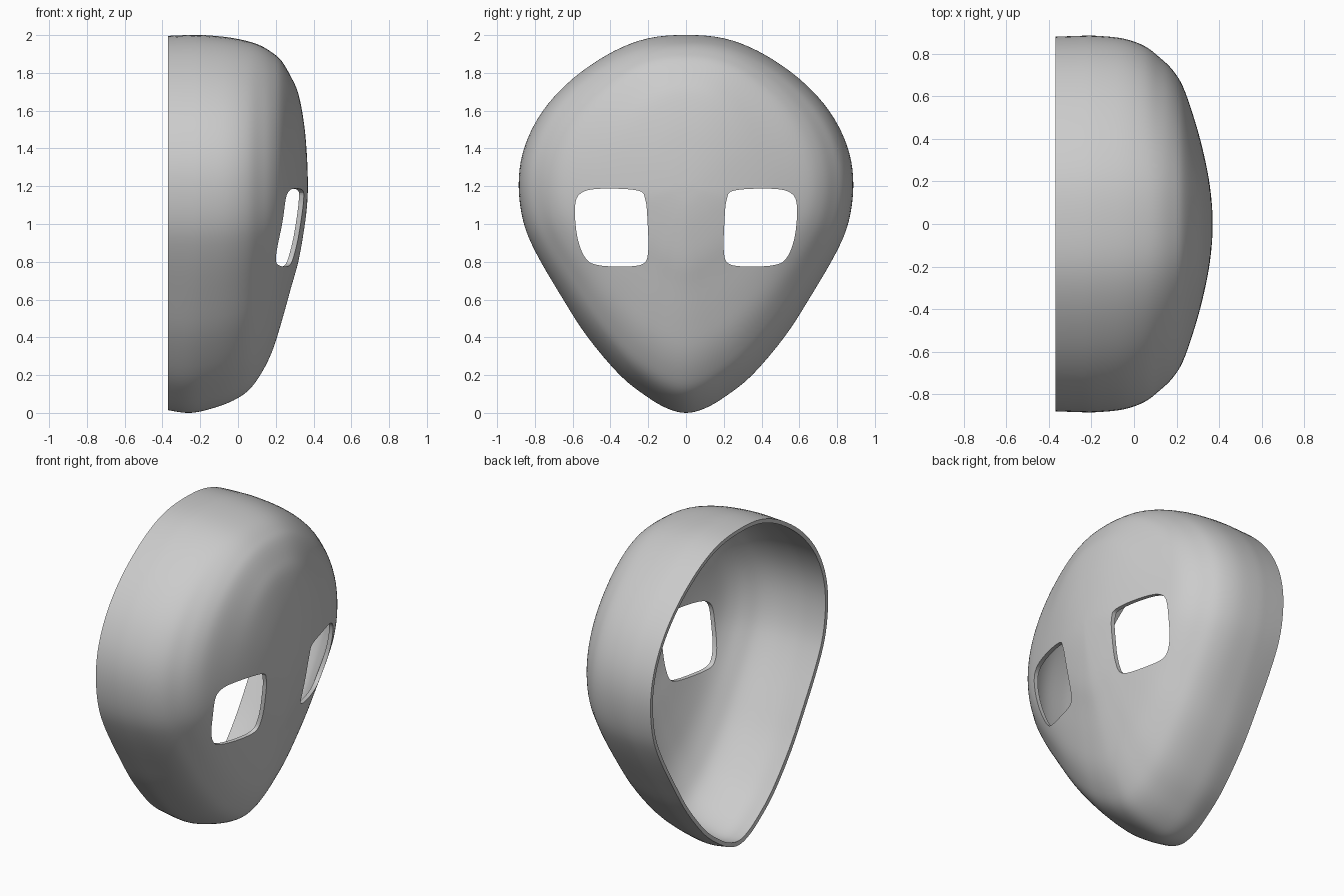
import bpy, bmesh
from mathutils import Vector

if "Cube" in bpy.data.objects:
    bpy.data.objects.remove(bpy.data.objects["Cube"])

CZ = 1.2  # height of the most forward point


def spline(pts, sub, closed=False):
    """Catmull-Rom interpolation through points of any dimension."""
    n = len(pts)
    P = [Vector(p) for p in pts]
    get = (lambda i: P[i % n]) if closed else (lambda i: P[max(0, min(n - 1, i))])
    out = []
    for i in range(n if closed else n - 1):
        a, b, c, d = (get(i + k) for k in (-1, 0, 1, 2))
        for j in range(sub):
            t = j / sub
            out.append(0.5 * (2 * b + (c - a) * t + (2 * a - 5 * b + 4 * c - d) * t ** 2
                              + (3 * b - a - 3 * c + d) * t ** 3))
    if not closed:
        out.append(P[-1])
    return out


def make_object(name, bm):
    bmesh.ops.recalc_face_normals(bm, faces=bm.faces)
    me = bpy.data.meshes.new(name)
    bm.to_mesh(me)
    bm.free()
    ob = bpy.data.objects.new(name, me)
    bpy.context.collection.objects.link(ob)
    return ob


# Face outline (y, z), top to chin, mirrored to the other side
half = [(0, 2), (.2, 1.982), (.38, 1.915), (.56, 1.8), (.70, 1.67), (.80, 1.53), (.865, 1.37),
        (.885, 1.2), (.86, 1.01), (.79, .84), (.65, .6), (.52, .4), (.35, .2), (.21, .088),
        (.10, .024), (0, 0)]
outline = spline(half + [(-y, z) for y, z in half[-2:0:-1]], 4, closed=True)

# Depth profile: x, then the outline scale towards the top, side and chin
profile = spline([
    (-.37, .995, .995, .988, 0), (-.27, 1, .999, 1, 0), (-.18, 1, 1, .99, 0),
    (-.05, .985, .985, .955, 0), (.05, .96, .945, .905, 0), (.12, .93, .885, .83, 0),
    (.18, .885, .82, .73, 0), (.23, .83, .73, .6, 0), (.28, .725, .57, .45, 0),
    (.32, .61, .41, .33, 0), (.35, .41, .25, .19, 0), (.365, .2, .12, .09, 0),
    (.37, .03, .02, .015, 0)], 4)

# Mask shell
bm = bmesh.new()
rings = []
for x, up, side, down, _ in profile:
    ring = []
    for y, z in outline:
        d = Vector((y, z - CZ))
        w = (d.y / d.length) ** 2
        s = side * (1 - w) + (up if d.y > 0 else down) * w
        ring.append(bm.verts.new((x, d.x * s, CZ + d.y * s)))
    rings.append(ring)
n = len(outline)
for a, b in zip(rings, rings[1:]):
    for i in range(n):
        j = (i + 1) % n
        bm.faces.new((a[i], a[j], b[j], b[i]))
bm.faces.new(rings[-1])
mask = make_object("mask_shell", bm)
if mask.data.polygons[-1].normal.x < 0:
    mask.data.flip_normals()

sol = mask.modifiers.new("thickness", 'SOLIDIFY')
sol.thickness = .025
sol.offset = -1

# Eye openings: rounded prisms cut through the shell
eye = spline([(.215, 1.127), (.255, 1.177), (.445, 1.187), (.55, 1.167), (.587, 1.10), (.577, .94),
              (.536, .825), (.47, .783), (.31, .775), (.222, .793), (.2, .86), (.203, 1.0)],
             5, closed=True)
for side, name in ((1, "left_eye_cutter"), (-1, "right_eye_cutter")):
    bm = bmesh.new()
    face = bm.faces.new([bm.verts.new((-.1, side * y, z)) for y, z in eye])
    ext = bmesh.ops.extrude_face_region(bm, geom=[face])
    bmesh.ops.translate(bm, vec=(.8, 0, 0),
                        verts=[v for v in ext["geom"] if isinstance(v, bmesh.types.BMVert)])
    cutter = make_object(name, bm)
    cutter.hide_render = True
    cutter.hide_viewport = False
    cut = mask.modifiers.new(name, 'BOOLEAN')
    cut.operation = 'DIFFERENCE'
    cut.solver = 'EXACT'
    cut.object = cutter

# Bake the cuts, drop the cutters and smooth the shell
bpy.context.view_layer.update()
baked = bpy.data.meshes.new_from_object(mask.evaluated_get(bpy.context.evaluated_depsgraph_get()))
mask.modifiers.clear()
mask.data = baked
for ob in [o for o in bpy.data.objects if o.name.endswith("cutter")]:
    bpy.data.objects.remove(ob)
bpy.context.view_layer.objects.active = mask
mask.select_set(True)
bpy.ops.object.shade_smooth_by_angle(angle=.7)
